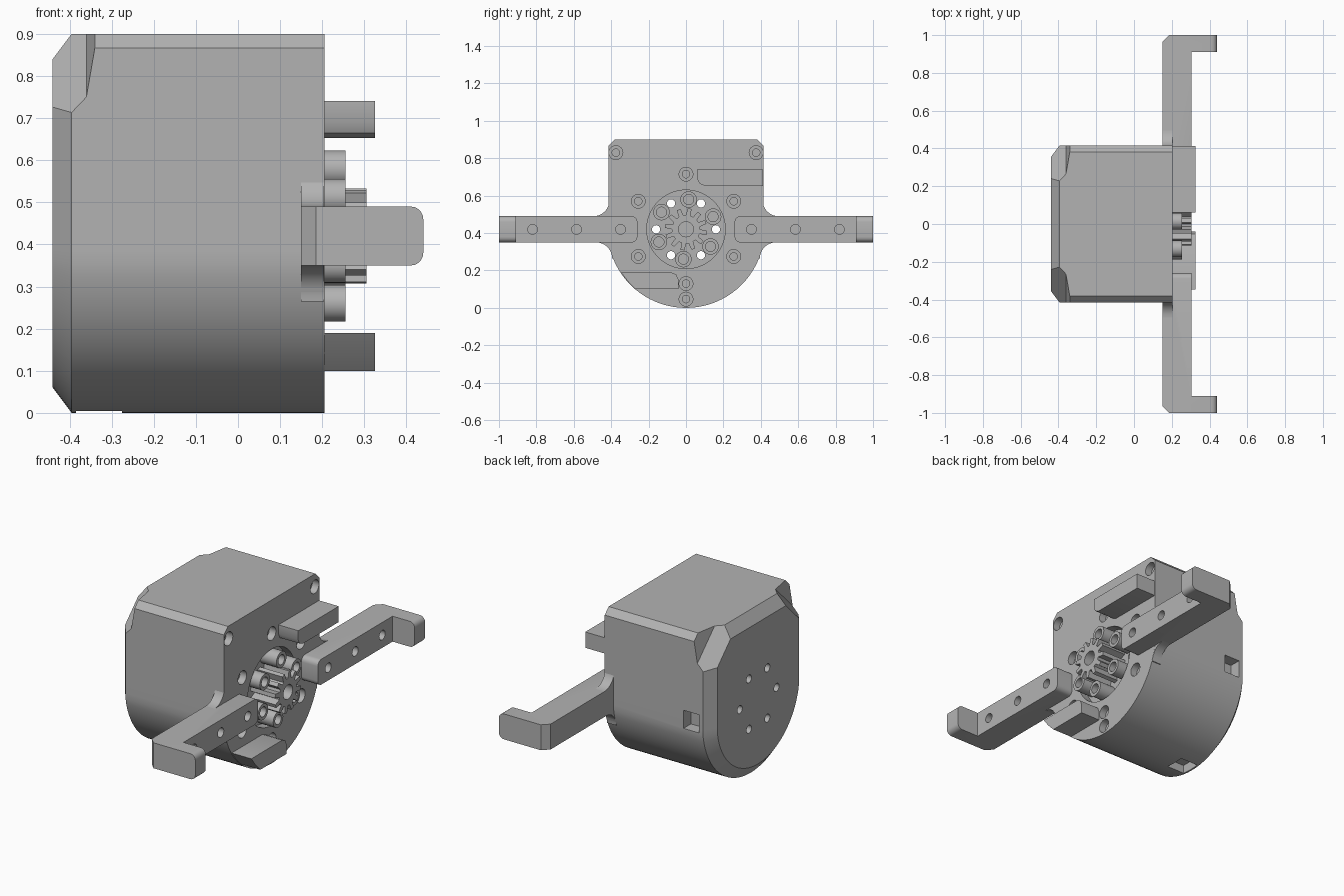
import bpy, bmesh
from math import sin, cos, pi, radians

cube = bpy.data.objects.get("Cube")
if cube:
    bpy.data.objects.remove(cube, do_unlink=True)

grey = bpy.data.materials.new("plain grey")
grey.use_nodes = True
GREY = (0.45, 0.45, 0.45, 1)
grey.diffuse_color = GREY
for node in grey.node_tree.nodes:
    if node.type == "BSDF_PRINCIPLED":
        node.inputs["Base Color"].default_value = GREY

MID = 0.42      # height of the main axis
FACE = 0.205    # x of the mounting face
parts = []

# ways to place a flat profile (a, b) extruded along t
ALONG_X = lambda a, b, t: (t, a, b)
ALONG_Z = lambda a, b, t: (a, b, t)


def loft(name, rings, keep=True, rounding=None):
    """Skin equal-length rings of points and cap both ends."""
    bm = bmesh.new()
    loops = [[bm.verts.new(p) for p in ring] for ring in rings]
    n = len(loops[0])
    for lo, hi in zip(loops, loops[1:]):
        for i in range(n):
            j = (i + 1) % n
            bm.faces.new((lo[i], lo[j], hi[j], hi[i]))
    bm.faces.new(loops[0])
    bm.faces.new(loops[-1])
    bmesh.ops.recalc_face_normals(bm, faces=bm.faces)
    if rounding:
        edges = [e for e in bm.edges if rounding(*[v.co for v in e.verts])]
        bmesh.ops.bevel(bm, geom=edges, offset=0.03, segments=5,
                        profile=0.5, affect="EDGES")
    mesh = bpy.data.meshes.new(name)
    bm.to_mesh(mesh)
    bm.free()
    mesh.materials.append(grey)
    obj = bpy.data.objects.new(name, mesh)
    bpy.context.collection.objects.link(obj)
    if keep:
        parts.append(obj)
    else:
        obj.hide_render = True
    return obj


def prism(name, pts, place, lo, hi, **kw):
    return loft(name, [[place(a, b, t) for a, b in pts] for t in (lo, hi)], **kw)


def lathe(name, profile, y, z, n=24, **kw):
    """Turn (radius, x) steps around an axis parallel to x."""
    turn = [2 * pi * i / n for i in range(n)]
    return loft(name, [[(x, y + r * cos(a), z + r * sin(a)) for a in turn]
                       for r, x in profile], **kw)


def cut(obj, cutter):
    mod = obj.modifiers.new("cut", "BOOLEAN")
    mod.operation = "DIFFERENCE"
    mod.solver = "EXACT"
    mod.object = cutter
    bpy.context.view_layer.objects.active = obj
    bpy.ops.object.modifier_apply(modifier=mod.name)
    bpy.data.objects.remove(cutter, do_unlink=True)


def polar(r, degrees):
    a = radians(degrees)
    return r * cos(a), MID + r * sin(a)


def box_pts(a0, a1, b0, b1):
    return [(a0, b0), (a1, b0), (a1, b1), (a0, b1)]


# housing: round bottom, square top, chamfered rear rim
def outline(x, inset):
    half, top, c = 0.415 - inset, 0.9 - inset, 0.034
    pts = []
    for i in range(41):
        y, z = polar(0.42 - inset, 180 + 180 * i / 40)
        pts.append((x, max(-half, min(half, y)), z))
    return pts + [(x, half, top - c), (x, half - c, top),
                  (x, c - half, top), (x, -half, top - c)]


housing = loft("housing", [outline(FACE, 0), outline(-0.395, 0), outline(-0.44, 0.06)])

# sloped notches in the upper rear corners
notch = [(-0.302, 1.5), (-0.36, 1.165), (-0.46, 1.06), (-0.6, 1.06), (-0.6, 1.5)]
for side in (-1, 1):
    diagonal = lambda a, b, t, s=side: (a, s * (b + t) / 2, (b - t) / 2)
    cut(housing, prism("notch_cutter", notch, diagonal, -1.5, 1, keep=False))

# gear recess, through holes and stepped screw holes
cut(housing, lathe("recess_cutter", [(0.21, 0.3), (0.21, 0.155)], 0, MID, 64, keep=False))
for k in range(6):
    y, z = polar(0.16, 60 * k)
    cut(housing, lathe("hole_cutter", [(0.022, 0.3), (0.022, -0.6)], y, z, keep=False))
screws = [(0, 0.715), (0, 0.13), (0, 0.047)]
for s in (-1, 1):
    screws += [(s * 0.375, 0.83), (s * 0.255, 0.57), (s * 0.255, 0.275)]
for y, z in screws:
    steps = [(0.037, 0.25), (0.037, 0.165), (0.02, 0.165), (0.02, 0.1)]
    cut(housing, lathe("screw_cutter", steps, y, z, keep=False))

# side and bottom windows
cut(housing, prism("side_window_cutter", box_pts(-0.37, -0.275, 0.35, 0.5),
                   ALONG_Z, 0.37, 0.47, keep=False))
cut(housing, prism("bottom_window_cutter", box_pts(-0.385, -0.275, -0.055, 0.055),
                   ALONG_Z, -0.1, 0.05, keep=False))

# stop blocks on the mounting face
prism("upper_block", [(0.413, 0.74), (0.06, 0.74), (0.06, 0.69), (0.072, 0.665),
                      (0.1, 0.653), (0.413, 0.653)], ALONG_X, 0.2, 0.325)
prism("lower_block", [(-0.348, 0.19), (-0.08, 0.19), (-0.052, 0.178), (-0.04, 0.15),
                      (-0.04, 0.1), (-0.27, 0.1), (-0.312, 0.143)], ALONG_X, 0.2, 0.325)

# ring of hollow posts
for k in range(6):
    y, z = polar(0.16, 25 + 60 * k)
    lathe("post", [(0.044, 0.15), (0.044, 0.255), (0.027, 0.255), (0.027, 0.2)], y, z)

# central gear
TEETH = 12
teeth = []
for k in range(TEETH):
    for r, f in ((0.076, 0), (0.076, 0.36), (0.113, 0.5), (0.113, 0.86)):
        teeth.append(polar(r, 360 * (k + f) / TEETH))
gear = prism("gear", teeth, ALONG_X, 0.15, 0.305)
cut(gear, lathe("bore_cutter", [(0.04, 0.4), (0.04, 0.17)], 0, MID, keep=False))


# hooked arms with rounded ends
def rounded_edge(p, q):
    tip = min(p.x, q.x) > 0.43 and abs(p.z - q.z) < 0.01
    root = max(abs(p.y), abs(q.y)) < 0.27 and abs(p.z - q.z) < 0.01
    return tip or root


hook = [(0.2, 0.26), (0.305, 0.26), (0.305, 0.91), (0.44, 0.91), (0.44, 1),
        (0.185, 1), (0.15, 0.965), (0.15, 0.4), (0.2, 0.4)]
for side, label in ((-1, "front"), (1, "back")):
    arm = prism(label + "_arm", [(x, side * y) for x, y in hook], ALONG_Z,
                0.35, 0.49, rounding=rounded_edge)
    for y in (0.35, 0.585, 0.82):
        cut(arm, lathe("pin_cutter", [(0.026, 0.4), (0.026, 0.24)],
                       side * y, MID, keep=False))
    # curved web joining the arm to the housing
    web = [(0.37, 0.575)]
    for i in range(9):
        a = pi + pi / 2 * i / 8
        web.append((0.495 + 0.085 * cos(a), 0.575 + 0.085 * sin(a)))
    for i in range(9):
        a = pi / 2 + pi / 2 * i / 8
        web.append((0.48 + 0.085 * cos(a), 0.265 + 0.085 * sin(a)))
    web.append((0.37, 0.265))
    prism(label + "_web", [(side * y, z) for y, z in web], ALONG_X, 0.15, 0.2045)

# smooth the curves, keep the corners sharp
bpy.ops.object.select_all(action="DESELECT")
for obj in parts:
    obj.select_set(True)
bpy.context.view_layer.objects.active = housing
bpy.ops.object.shade_smooth_by_angle(angle=radians(30))
